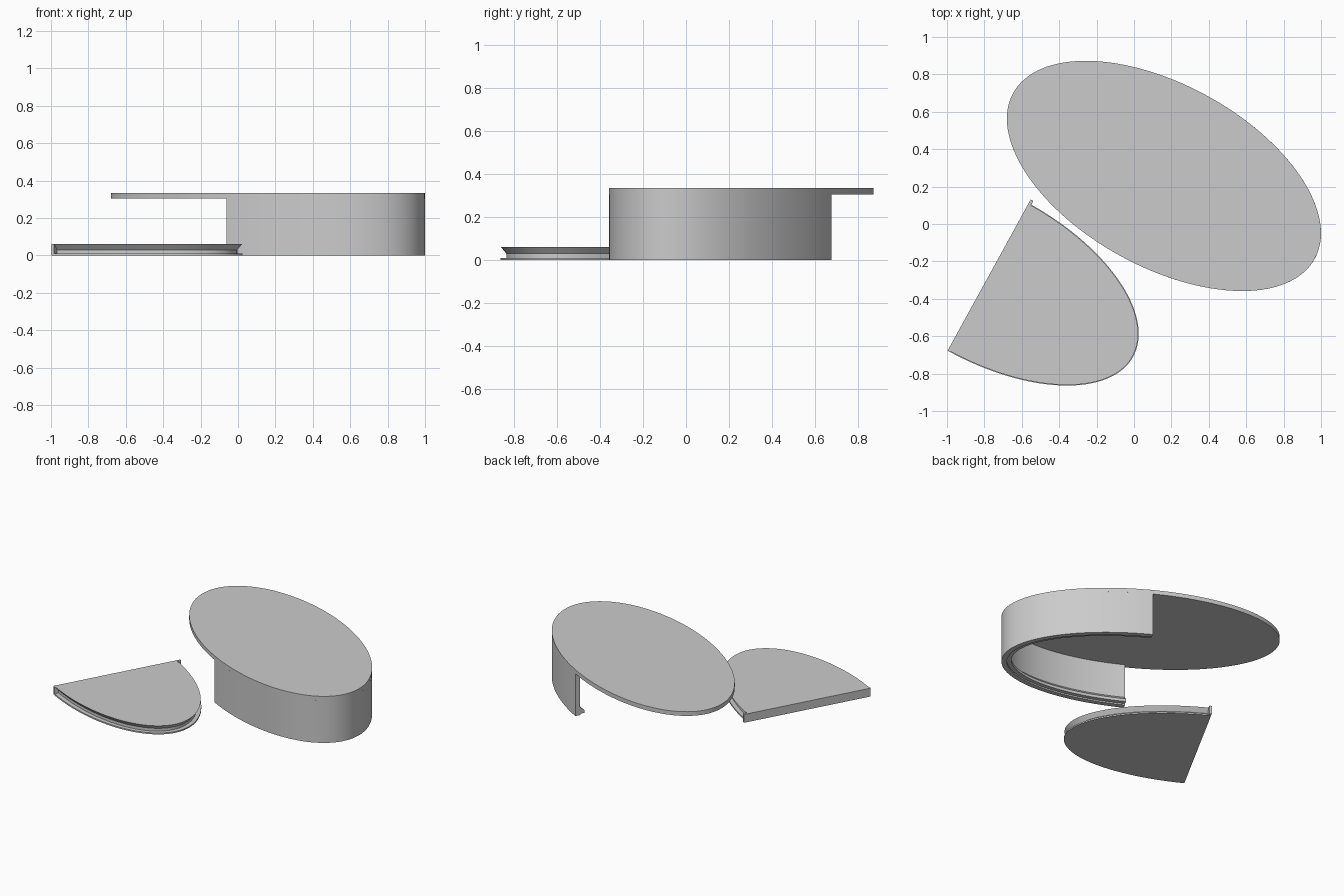
import bpy, bmesh, math
from mathutils import Matrix

if "Cube" in bpy.data.objects:
    bpy.data.objects.remove(bpy.data.objects["Cube"])

ANGLE = -math.radians(28.8)   # long axis of both ovals
A, B = 0.92, 0.487            # box half axes
LA, LB = 0.885, 0.45          # lid half axes

grey = bpy.data.materials.new("grey")
grey.diffuse_color = (0.6, 0.6, 0.6, 1)
grey.use_nodes = True
grey.node_tree.nodes["Principled BSDF"].inputs["Base Color"].default_value = grey.diffuse_color


def arc(a, b, z, start, end, n):
    return [(a * math.cos(start + (end - start) * i / n),
             b * math.sin(start + (end - start) * i / n), z) for i in range(n + 1)]


def finish(name, bm, centre):
    bmesh.ops.recalc_face_normals(bm, faces=bm.faces)
    bm.transform(Matrix.Translation((*centre, 0)) @ Matrix.Rotation(ANGLE, 4, 'Z'))
    me = bpy.data.meshes.new(name)
    bm.to_mesh(me)
    bm.free()
    me.materials.append(grey)
    ob = bpy.data.objects.new(name, me)
    bpy.context.collection.objects.link(ob)
    bpy.ops.object.select_all(action='DESELECT')
    ob.select_set(True)
    bpy.context.view_layer.objects.active = ob
    bpy.ops.object.shade_smooth_by_angle(angle=math.radians(25))
    return ob


def loft(name, rings, centre, wrap_rings):
    """Join rings of points. wrap_rings: the rings are rails of a closed profile
    (open arcs, capped at both ends); otherwise closed outlines stacked upward."""
    bm = bmesh.new()
    vs = [[bm.verts.new(p) for p in r] for r in rings]
    m, n = len(vs), len(vs[0])
    for j in range(m if wrap_rings else m - 1):
        p, q = vs[j], vs[(j + 1) % m]
        for i in range(n - 1 if wrap_rings else n):
            k = (i + 1) % n
            bm.faces.new((p[i], p[k], q[k], q[i]))
    if wrap_rings:
        bm.faces.new([r[0] for r in vs])
        bm.faces.new([r[-1] for r in vs])
    else:
        bm.faces.new(vs[0])
        bm.faces.new(vs[-1])
    return finish(name, bm, centre)


box_centre = (0.16, 0.257)
lid_centre = (-0.78, -0.283)

# Full oval plate on top of the box
loft("top_plate", [arc(A, B, z, 0, 2 * math.pi, 128)[:-1] for z in (0.305, 0.335)],
     box_centre, False)

# Half-oval wall with an inward rail along its foot: (inset, z)
wall = [(0, 0), (0, 0.305), (0.032, 0.305), (0.032, 0.06),
        (0.065, 0.03), (0.065, 0.01), (0.036, 0.01), (0.036, 0)]
t = math.pi / 2 - 0.016
loft("side_wall", [arc(A - d, B - d, z, -t, t, 80) for d, z in wall], box_centre, True)

# Sliding half-oval lid with an undercut groove round its rim: (inset, z)
rim = [(0, 0), (0, 0.01), (0.03, 0.01), (0.03, 0.03), (0.004, 0.06)]
h = math.pi / 2
loft("sliding_lid", [arc(LA - d, LB - d, z, -h, h, 80) for d, z in rim], lid_centre, False)

# Straight end strip that closes the groove ends
strip = [(0, -LB), (0.016, -LB), (0.016, LB + 0.022), (0, LB + 0.022)]
loft("lid_end_strip", [[(x, y, z) for x, y in strip] for z in (0, 0.06)], lid_centre, False)
